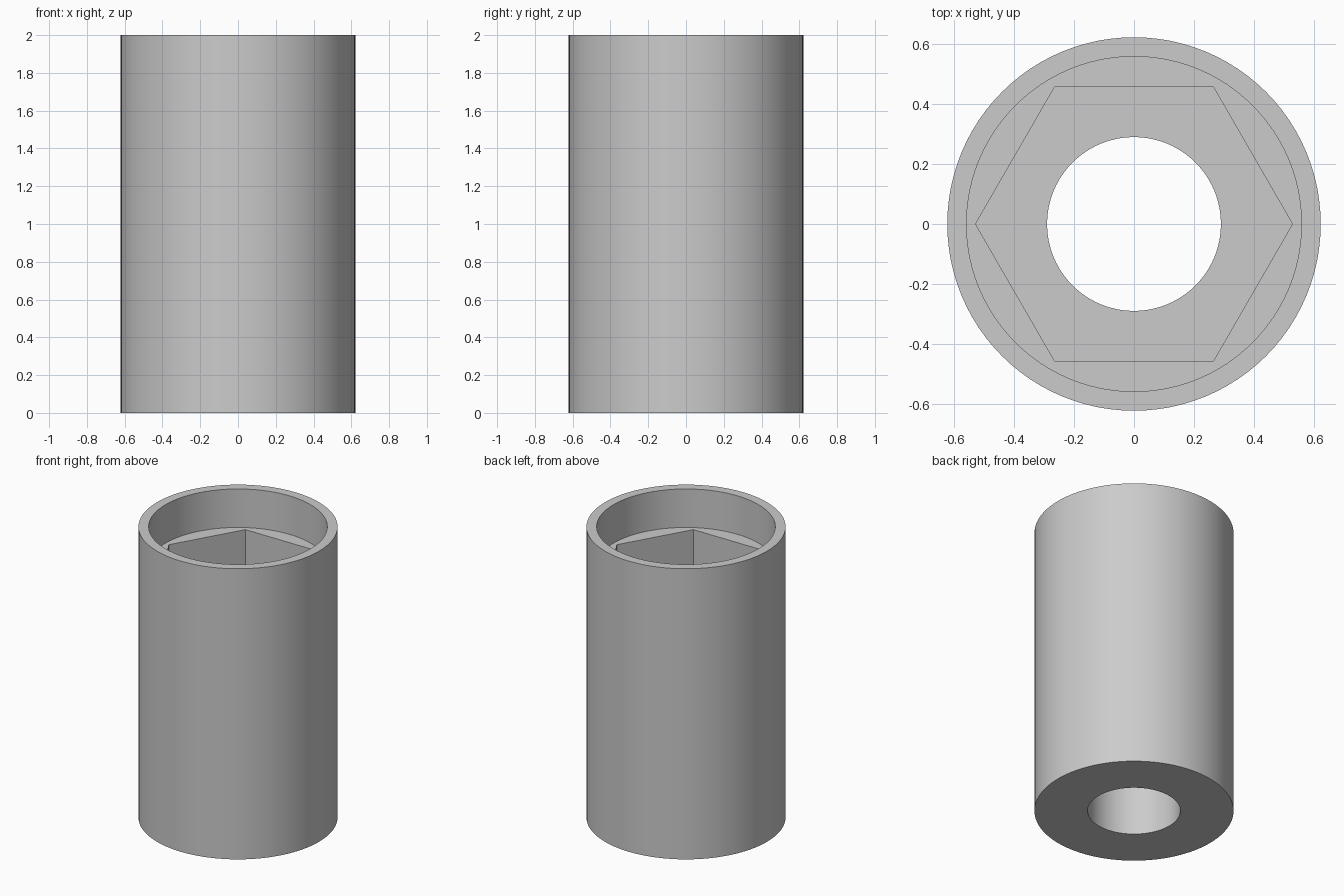
import bpy
import bmesh
from math import cos, pi, radians, sin

old = bpy.data.objects.get("Cube")
if old:
    bpy.data.objects.remove(old, do_unlink=True)

SEGMENTS = 96
OUTER, BORE, HEX, HOLE = 0.621, 0.557, 0.527, 0.289
TOP, LEDGE, HEX_FLOOR = 2.0, 1.735, 1.0


def ring(bm, radius, z, hexagonal=False):
    """Closed loop of vertices, round or pulled in to a hexagon."""
    verts = []
    for i in range(SEGMENTS):
        a = 2 * pi * i / SEGMENTS
        r = radius
        if hexagonal:
            r *= cos(pi / 6) / cos(a % (pi / 3) - pi / 6)
        verts.append(bm.verts.new((r * cos(a), r * sin(a), z)))
    return verts


# Grey material
grey = bpy.data.materials.new("grey")
grey.use_nodes = True
colour = (0.6, 0.6, 0.6, 1)
grey.diffuse_color = colour
grey.node_tree.nodes["Principled BSDF"].inputs["Base Color"].default_value = colour

# Sleeve: outside wall, rim, counterbore, hexagonal pocket, through hole
bm = bmesh.new()
rings = [
    ring(bm, OUTER, 0),
    ring(bm, OUTER, TOP),
    ring(bm, BORE, TOP),
    ring(bm, BORE, LEDGE),
    ring(bm, HEX, LEDGE, True),
    ring(bm, HEX, HEX_FLOOR, True),
    ring(bm, HOLE, HEX_FLOOR),
    ring(bm, HOLE, 0),
]
for lower, upper in zip(rings, rings[1:] + rings[:1]):
    for i in range(SEGMENTS):
        j = (i + 1) % SEGMENTS
        bm.faces.new((lower[i], lower[j], upper[j], upper[i]))
bmesh.ops.recalc_face_normals(bm, faces=bm.faces)

mesh = bpy.data.meshes.new("socket_sleeve")
bm.to_mesh(mesh)
bm.free()
mesh.materials.append(grey)
sleeve = bpy.data.objects.new("socket_sleeve", mesh)
bpy.context.collection.objects.link(sleeve)

# Smooth round walls, crisp rims and hexagon corners
bpy.ops.object.select_all(action="DESELECT")
sleeve.select_set(True)
bpy.context.view_layer.objects.active = sleeve
bpy.ops.object.shade_smooth_by_angle(angle=radians(30))
